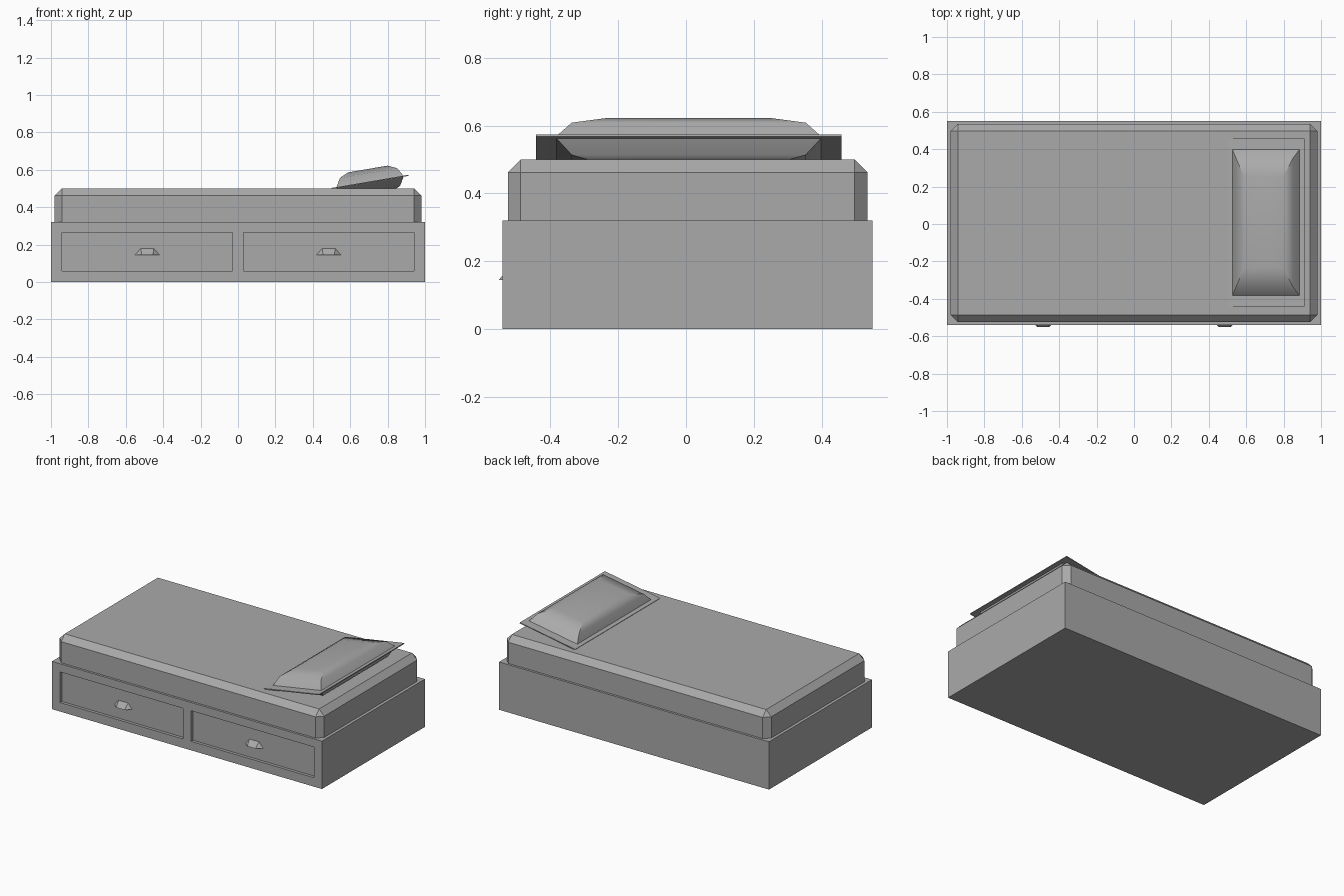
import bpy
import bmesh
from math import radians
from mathutils import Matrix, Vector

cube = bpy.data.objects.get("Cube")
if cube:
    bpy.data.objects.remove(cube)

grey = bpy.data.materials.new("plain grey")
grey.use_nodes = True
grey.diffuse_color = (0.4, 0.4, 0.4, 1)
grey.node_tree.nodes["Principled BSDF"].inputs["Base Color"].default_value = (0.4, 0.4, 0.4, 1)


def finish(name, bm):
    bmesh.ops.recalc_face_normals(bm, faces=bm.faces)
    mesh = bpy.data.meshes.new(name)
    bm.to_mesh(mesh)
    bm.free()
    mesh.materials.append(grey)
    obj = bpy.data.objects.new(name, mesh)
    bpy.context.collection.objects.link(obj)
    return obj


def box(low, high):
    bm = bmesh.new()
    low, high = Vector(low), Vector(high)
    size = Matrix.Diagonal((high - low).to_4d())
    size[3][3] = 1
    bmesh.ops.create_cube(bm, size=1, matrix=Matrix.Translation((low + high) / 2) @ size)
    return bm


# Bed base with two recessed drawer fronts
FRONT, RECESS = -0.54, 0.02
base = box((-1, FRONT, 0), (1, 0.55, 0.32))
cuts = [((x, 0, 0), (1, 0, 0)) for x in (-0.94, -0.03, 0.03, 0.94)]
cuts += [((0, 0, z), (0, 0, 1)) for z in (0.06, 0.265)]
for point, normal in cuts:
    geom = base.verts[:] + base.edges[:] + base.faces[:]
    bmesh.ops.bisect_plane(base, geom=geom, plane_co=point, plane_no=normal)
base.normal_update()
drawers = []
for face in base.faces:
    c = face.calc_center_median()
    if face.normal.y < -0.9 and 0.06 < c.z < 0.265 and 0.03 < abs(c.x) < 0.94:
        drawers.append(face)
pushed = bmesh.ops.extrude_discrete_faces(base, faces=drawers)["faces"]
bmesh.ops.translate(base, verts=[v for f in pushed for v in f.verts], vec=(0, RECESS, 0))
finish("bed_base", base)

# Wedge-shaped drawer handles
for side, x in (("right", -0.485), ("left", 0.485)):
    handle = bmesh.new()
    for s in (-1, 1):
        for half, y, z in ((0.065, -0.52, 0.145), (0.03, -0.552, 0.145), (0.035, -0.52, 0.18)):
            handle.verts.new((x + s * half, y, z))
    bmesh.ops.convex_hull(handle, input=handle.verts)
    bmesh.ops.dissolve_limit(handle, angle_limit=radians(1), verts=handle.verts, edges=handle.edges)
    finish(side + "_drawer_handle", handle)

# Mattress with chamfered upright corners and top rim
mattress = box((-0.98, -0.525, 0.32), (0.98, 0.535, 0.5))
rim = [e for e in mattress.edges if max(v.co.z for v in e.verts) > 0.4]
bmesh.ops.bevel(mattress, geom=rim, offset=0.038, segments=1, affect='EDGES')
finish("mattress", mattress)

# Tilted pillow: thin flange with a padded dome above and below
tilt = Matrix.Translation((0.706, 0.008, 0.535)) @ Matrix.Rotation(radians(-9.7), 4, 'Y')
flange = box((-0.208, -0.45, -0.003), (0.208, 0.45, 0.003))
flange.transform(tilt)
finish("pillow_flange", flange)

RINGS = ((0.183, 0.393, 0), (0.155, 0.345, 0.048), (0.107, 0.243, 0.07))
for name, up in (("pillow_top", 1), ("pillow_underside", -1)):
    dome = bmesh.new()
    loops = [[dome.verts.new((sx * hx, sy * hy, up * h))
              for sx, sy in ((-1, -1), (1, -1), (1, 1), (-1, 1))] for hx, hy, h in RINGS]
    for a, b in zip(loops, loops[1:]):
        for i in range(4):
            j = (i + 1) % 4
            dome.faces.new((a[i], a[j], b[j], b[i]))
    dome.faces.new(loops[-1])
    dome.faces.new(loops[0][::-1])
    for face in dome.faces:
        face.smooth = True
    # Corner seams and the outer rim stay crisp
    for edge in dome.edges:
        z0, z1 = (v.co.z for v in edge.verts)
        edge.smooth = abs(z0 - z1) < 0.001 and abs(z0) > 0.01
    dome.transform(tilt)
    finish(name, dome)
